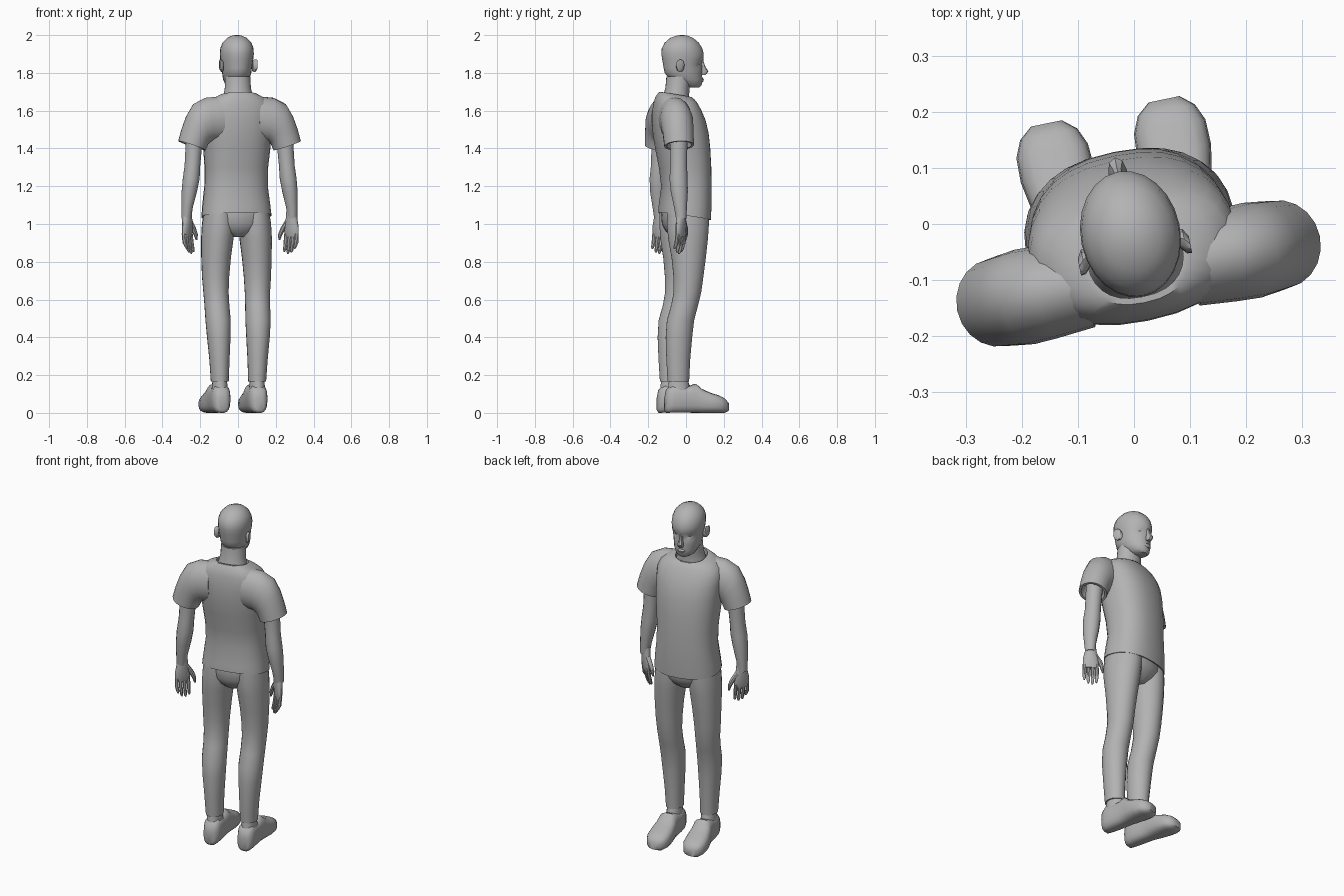
import bpy, bmesh, math
from mathutils import Vector, Matrix

TURN = Matrix.Translation((-0.01, 0, 0)) @ Matrix.Rotation(math.radians(11.6), 4, 'Z')
grey = bpy.data.materials.new("plain_grey")
grey.diffuse_color = (0.45, 0.45, 0.45, 1)


def power(t, e):
    return math.copysign(abs(t) ** e, t)


def loft(name, rings, side=1, n=20, e=1.0, caps=(True, True), tweak=None, angle=40):
    """Skin rings given as (centre, u, v); side=-1 mirrors the part."""
    bm = bmesh.new()
    loops = []
    for c, u, v in rings:
        loop = []
        for i in range(n):
            a = 2 * math.pi * i / n
            p = Vector(c) + Vector(u) * power(math.cos(a), e) + Vector(v) * power(math.sin(a), e)
            if tweak:
                p = tweak(p)
            p.x *= side
            loop.append(bm.verts.new(TURN @ p))
        loops.append(loop)
    for a, b in zip(loops, loops[1:]):
        for i in range(n):
            j = (i + 1) % n
            bm.faces.new((a[i], a[j], b[j], b[i]))
    if caps[0]:
        bm.faces.new(loops[0])
    if caps[1]:
        bm.faces.new(loops[-1])
    bmesh.ops.recalc_face_normals(bm, faces=bm.faces)
    me = bpy.data.meshes.new(name)
    bm.to_mesh(me)
    bm.free()
    me.materials.append(grey)
    ob = bpy.data.objects.new(name, me)
    bpy.context.collection.objects.link(ob)
    bpy.ops.object.select_all(action='DESELECT')
    ob.select_set(True)
    bpy.context.view_layer.objects.active = ob
    bpy.ops.object.shade_smooth_by_angle(angle=math.radians(angle))
    return ob


def flat(z, rx, front, back, x=0, tilt=0):
    """Level ring from half width and front/back depth; tilt raises the front."""
    return ((x, (front + back) / 2, z), (rx, 0, 0), (0, (front - back) / 2, tilt))


def disc(x, y, z, rx, ry):
    return ((x, y, z), (rx, 0, 0), (0, ry, 0))


# Head with shallow eye sockets
def sockets(p):
    if p.y > 0.03 and 1.83 < p.z < 1.86 and 0.012 < abs(p.x) < 0.06:
        p.y -= 0.012
    return p


loft("head", [flat(1.722, .03, .072, .0), flat(1.735, .05, .084, -.03), flat(1.765, .068, .088, -.085),
              flat(1.80, .076, .086, -.115), flat(1.825, .079, .087, -.12), flat(1.845, .082, .088, -.123),
              flat(1.87, .086, .095, -.128), flat(1.90, .089, .095, -.132), flat(1.93, .087, .087, -.13),
              flat(1.96, .076, .068, -.114), flat(1.985, .052, .038, -.085), flat(1.997, .026, .008, -.05),
              flat(2.0, .008, -.012, -.03)], n=24, tweak=sockets)
loft("nose", [disc(0, .085, 1.865, .008, .008), disc(0, .09, 1.83, .011, .016),
              disc(0, .095, 1.808, .017, .026), disc(0, .088, 1.79, .015, .018)], n=8)
loft("lips", [disc(0, .078, 1.774, .012, .012), disc(0, .08, 1.765, .024, .016),
              disc(0, .08, 1.757, .022, .014), disc(0, .078, 1.75, .012, .012)], n=10)
loft("neck", [flat(1.62, .095, .02, -.14), flat(1.68, .078, .015, -.122), flat(1.72, .07, .018, -.11),
              flat(1.78, .068, .03, -.105)])

# Shirt body, with the hem and collar turned inward
loft("shirt_body", [flat(1.10, .165, .11, -.125), flat(1.045, .172, .115, -.13, tilt=-.02),
                    flat(1.04, .186, .126, -.142, tilt=-.02), flat(1.10, .180, .131, -.14),
                    flat(1.20, .168, .131, -.127), flat(1.30, .168, .130, -.14), flat(1.40, .177, .124, -.16),
                    flat(1.48, .182, .115, -.172), flat(1.55, .187, .098, -.176), flat(1.60, .187, .076, -.174),
                    flat(1.64, .172, .054, -.168), flat(1.665, .14, .042, -.16, tilt=-.008),
                    flat(1.684, .098, .03, -.143, tilt=-.014), flat(1.684, .086, .022, -.132, tilt=-.014),
                    flat(1.655, .086, .018, -.132, tilt=-.01)], n=28, e=.85, caps=(False, False))

# Hips between the thighs
loft("hips", [flat(1.12, .160, .105, -.12), flat(1.06, .174, .112, -.13), flat(1.0, .172, .108, -.125),
              flat(.96, .12, .085, -.105), flat(.93, .05, .05, -.07)], n=24)


def slanted(outer, inner, ry):
    """Sleeve ring through an outer and inner (x, z) point."""
    (ox, oz), (ix, iz) = outer, inner
    return (((ox + ix) / 2, -.09, (oz + iz) / 2), ((ox - ix) / 2, 0, (oz - iz) / 2), (0, ry, 0))


def along(y, half, top, x, low=0.0):
    """Upright shoe section at depth y."""
    return ((x, y, (top + low) / 2), (half, 0, 0), (0, 0, (top - low) / 2))


for s, word in ((1, "right"), (-1, "left")):
    # Sleeve with an open turned-in cuff
    loft(word + "_sleeve", [slanted((.10, 1.676), (.09, 1.44), .078), slanted((.185, 1.668), (.145, 1.44), .084),
                            slanted((.25, 1.635), (.163, 1.43), .086), slanted((.288, 1.57), (.172, 1.42), .083),
                            slanted((.312, 1.505), (.178, 1.405), .081), slanted((.33, 1.44), (.185, 1.39), .079),
                            slanted((.317, 1.437), (.198, 1.395), .066), slanted((.29, 1.50), (.20, 1.44), .05)],
         s, caps=(True, True))
    # Arm
    loft(word + "_arm", [disc(.24, -.09, 1.50, .046, .048), disc(.248, -.09, 1.40, .044, .046),
                         disc(.255, -.092, 1.31, .042, .045), disc(.262, -.094, 1.24, .045, .049),
                         disc(.272, -.092, 1.17, .041, .046), disc(.283, -.088, 1.09, .031, .035),
                         disc(.287, -.085, 1.03, .026, .028)], s, n=16)
    # Hand: w runs across the knuckles toward the thumb, t through the palm
    w, t = Vector((-.7, .7, 0)), Vector((.7, .7, 0))
    mid = Vector((.282, -.085, 0))

    def grip(off, z, a, b, bend=0):
        return (mid + w * off + t * bend + Vector((0, 0, z)), w * a, t * b)

    loft(word + "_palm", [grip(0, 1.07, .028, .027), grip(0, 1.03, .033, .024), grip(0, .99, .043, .021),
                          grip(0, .95, .044, .017), grip(0, .93, .039, .012)], s, n=14)
    for k, tip in enumerate((.868, .848, .842, .852)):
        off = -.033 + .022 * k
        loft(f"{word}_finger_{k + 1}", [grip(off, .95, .011, .012), grip(off * 1.05, .90, .0105, .011, -.006),
                                        grip(off, tip + .012, .009, .009, -.016),
                                        grip(off, tip, .004, .004, -.02)], s, n=8)
    loft(word + "_thumb", [grip(.022, 1.02, .015, .016), grip(.048, .98, .016, .015, -.006),
                           grip(.064, .945, .012, .012, -.012), grip(.068, .915, .005, .005, -.016)], s, n=8)
    # Trouser leg
    loft(word + "_trouser_leg", [disc(.095, -.010, 1.07, .078, .112), disc(.097, -.010, 1.0, .087, .114),
                                 disc(.104, -.010, .92, .085, .107), disc(.110, -.008, .82, .078, .092),
                                 disc(.113, -.010, .72, .072, .080), disc(.112, -.015, .64, .067, .074),
                                 disc(.110, -.030, .57, .066, .072), disc(.108, -.052, .49, .067, .073),
                                 disc(.106, -.060, .40, .062, .071), disc(.103, -.063, .28, .053, .064),
                                 disc(.101, -.062, .165, .047, .058), disc(.101, -.062, .165, .039, .05),
                                 disc(.101, -.062, .19, .038, .048)], s)
    # Ankle and shoe
    loft(word + "_ankle", [disc(.101, -.055, .09, .045, .066), disc(.101, -.06, .15, .040, .056),
                           disc(.101, -.062, .20, .036, .046)], s, n=16)
    loft(word + "_shoe", [along(-.135, .022, .085, .10, .012), along(-.125, .040, .125, .10),
                          along(-.095, .050, .15, .10), along(-.05, .052, .138, .10),
                          along(-.005, .052, .142, .101), along(.03, .055, .155, .102),
                          along(.06, .060, .128, .104), along(.11, .067, .106, .106),
                          along(.155, .065, .092, .107), along(.185, .052, .076, .107),
                          along(.205, .028, .055, .107, .01)], s, n=18, e=.7, angle=50)
    # Ear
    loft(word + "_ear", [((.08, -.042, 1.835), (0, .012, .02), (0, -.012, .02)),
                         ((.092, -.05, 1.838), (0, .016, .026), (0, -.016, .022)),
                         ((.101, -.058, 1.843), (0, .01, .02), (0, -.012, .018))], s, n=10)
